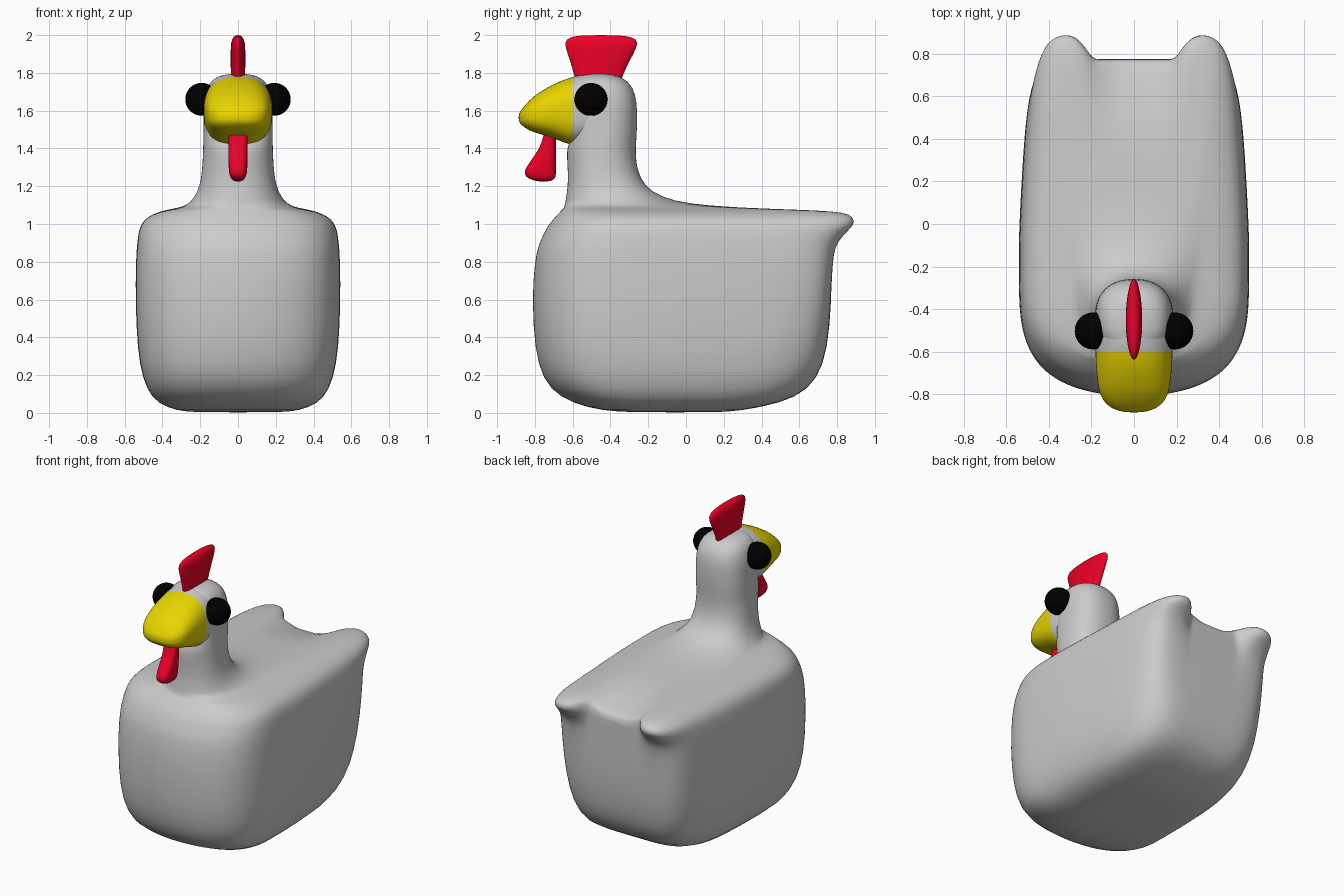
import bpy, bmesh, math

SEG = 128


def smooth(a, b, v):
    t = max(0.0, min(1.0, (v - a) / (b - a)))
    return t * t * (3 - 2 * t)


def mat(name, rgb):
    m = bpy.data.materials.new(name)
    m.diffuse_color = (*rgb, 1)
    return m


def section(hw, lo, hi, mid, nlo, nhi, seg=SEG):
    """Superellipse outline with different lower and upper halves."""
    pts = []
    for i in range(seg):
        a = 2 * math.pi * (i + 0.5) / seg
        c, s = math.cos(a), math.sin(a)
        n = nhi if s > 0 else nlo
        r = (abs(c) ** n + abs(s) ** n) ** (-1 / n)
        pts.append((hw * r * c, mid + r * s * ((hi - mid) if s > 0 else (mid - lo))))
    return pts


def loft(name, rings, mats=(), face_mat=None):
    """Skin a stack of 3D rings, cap both ends, and smooth."""
    bm = bmesh.new()
    vs = [[bm.verts.new(p) for p in r] for r in rings]
    for a, b in zip(vs, vs[1:]):
        for i in range(len(a)):
            j = (i + 1) % len(a)
            bm.faces.new((a[i], a[j], b[j], b[i]))
    bm.faces.new(vs[0][::-1])
    bm.faces.new(vs[-1])
    bmesh.ops.recalc_face_normals(bm, faces=bm.faces)
    for f in bm.faces:
        f.smooth = True
        if face_mat:
            f.material_index = face_mat(f.calc_center_median())
    me = bpy.data.meshes.new(name)
    bm.to_mesh(me)
    bm.free()
    for m in mats:
        me.materials.append(m)
    ob = bpy.data.objects.new(name, me)
    bpy.context.collection.objects.link(ob)
    sub = ob.modifiers.new("smooth", 'SUBSURF')
    sub.levels = sub.render_levels = 1
    return ob


red = mat("red", (0.85, 0.0, 0.02))
yellow = mat("yellow", (0.8, 0.66, 0.0))
black = mat("black", (0.0, 0.0, 0.0))

# Body and neck: z, half width, front y, back y, tail bump
torso = [
    (0.003, .22, -.27, .17, 0), (0.01, .32, -.44, .28, 0), (0.05, .425, -.60, .50, 0),
    (0.12, .482, -.72, .65, 0), (0.25, .522, -.785, .73, 0), (0.45, .539, -.81, .762, 0),
    (0.70, .543, -.812, .772, 0), (0.85, .538, -.792, .773, .01), (0.90, .533, -.775, .775, .03),
    (0.95, .527, -.752, .775, .07), (0.98, .519, -.737, .775, .105), (1.01, .505, -.715, .772, .128),
    (1.04, .475, -.69, .768, .122), (1.06, .43, -.67, .75, .11), (1.072, .39, -.66, .66, .07)]
neck = [
    (1.08, .35, -.65, .47), (1.09, .30, -.645, .24), (1.105, .265, -.64, .02),
    (1.14, .23, -.635, -.13), (1.20, .202, -.625, -.22), (1.28, .19, -.625, -.256),
    (1.35, .186, -.63, -.266), (1.41, .184, -.63, -.266), (1.46, .183, -.60, -.262),
    (1.55, .182, -.60, -.258), (1.65, .18, -.60, -.26), (1.72, .166, -.595, -.28),
    (1.76, .14, -.585, -.313), (1.785, .10, -.56, -.36), (1.796, .04, -.50, -.42)]
rings = []
for z, hw, yf, yb, bump in torso + [(*r, 0) for r in neck]:
    t = smooth(1.062, 1.105, z)
    mid = (1 - t) * -.1 + t * (yf + yb) / 2
    nb = (1 - t) * (4.5 + 4.5 * smooth(0, 1, z)) + t * 2.3
    nf = 5 - 2.7 * t + 1.4 * smooth(1.38, 1.5, z) - 1.2 * smooth(1.66, 1.78, z)
    bulge = .26 * hw * (1 - t)          # bowed chest
    ring = []
    for x, y in section(hw, yf + bulge, yb, mid, nf, nb):
        y -= bulge * (1 - (x / hw) ** 2) * smooth(mid, yf + bulge, y) if y < mid else 0
        x *= 1 - .10 * (1 - t) * max(0, (y + .1) / .9) ** 1.3
        d = abs(abs(x) - .352) / .16
        if d < 1:                        # two tail knobs
            y += bump * (1 - d ** 3) ** 1.2 * smooth(.3, .62, y)
        dip = .06 * smooth(.42, .78, y) * smooth(.92, 1.05, z) * (1 - smooth(.06, .27, abs(x)))
        ring.append((x, y, z - dip))
    rings.append(ring)
loft("body", rings)

# Head front and beak: y, half width, low z, high z
beak = [
    (-.38, .12, 1.46, 1.76), (-.46, .165, 1.432, 1.79), (-.52, .178, 1.42, 1.792),
    (-.56, .181, 1.42, 1.787),
    (-.60, .181, 1.42, 1.778), (-.64, .180, 1.428, 1.766), (-.70, .176, 1.455, 1.742),
    (-.78, .166, 1.478, 1.696), (-.83, .149, 1.494, 1.656), (-.87, .105, 1.522, 1.608),
    (-.887, .045, 1.545, 1.58)]
loft("beak", [[(x, y, z) for x, z in section(hw, lo, hi, (lo + hi) / 2, 2.7, 2.4, 64)]
              for y, hw, lo, hi in beak],
     (None, yellow), lambda c: int(c.y < -.6))


def red_part(name, rows, n):
    loft(name, [[(x, y, z) for x, y in section(hw, lo, hi, (lo + hi) / 2, n, n, 48)]
                for z, hw, lo, hi in rows], (red,))


# Comb on top of the head
red_part("comb", [
    (1.70, .036, -.57, -.36), (1.78, .038, -.59, -.34), (1.87, .039, -.615, -.295),
    (1.94, .039, -.641, -.258), (1.97, .035, -.639, -.256), (1.99, .024, -.615, -.285),
    (2.0, .010, -.55, -.35)], 2)

# Wattle hanging under the beak
red_part("wattle", [
    (1.52, .048, -.745, -.685), (1.46, .049, -.755, -.688), (1.40, .05, -.775, -.688),
    (1.33, .05, -.825, -.688), (1.28, .049, -.86, -.687), (1.25, .043, -.85, -.69),
    (1.232, .03, -.815, -.70), (1.225, .012, -.78, -.73)], 2.8)

# Eyes on both sides
for side, sx in (("left", 1), ("right", -1)):
    bpy.ops.mesh.primitive_uv_sphere_add(segments=32, ring_count=20, radius=.087,
                                         location=(sx * .192, -.503, 1.66))
    eye = bpy.context.object
    eye.name = "eye_" + side
    eye.data.materials.append(black)
    bpy.ops.object.shade_smooth()
